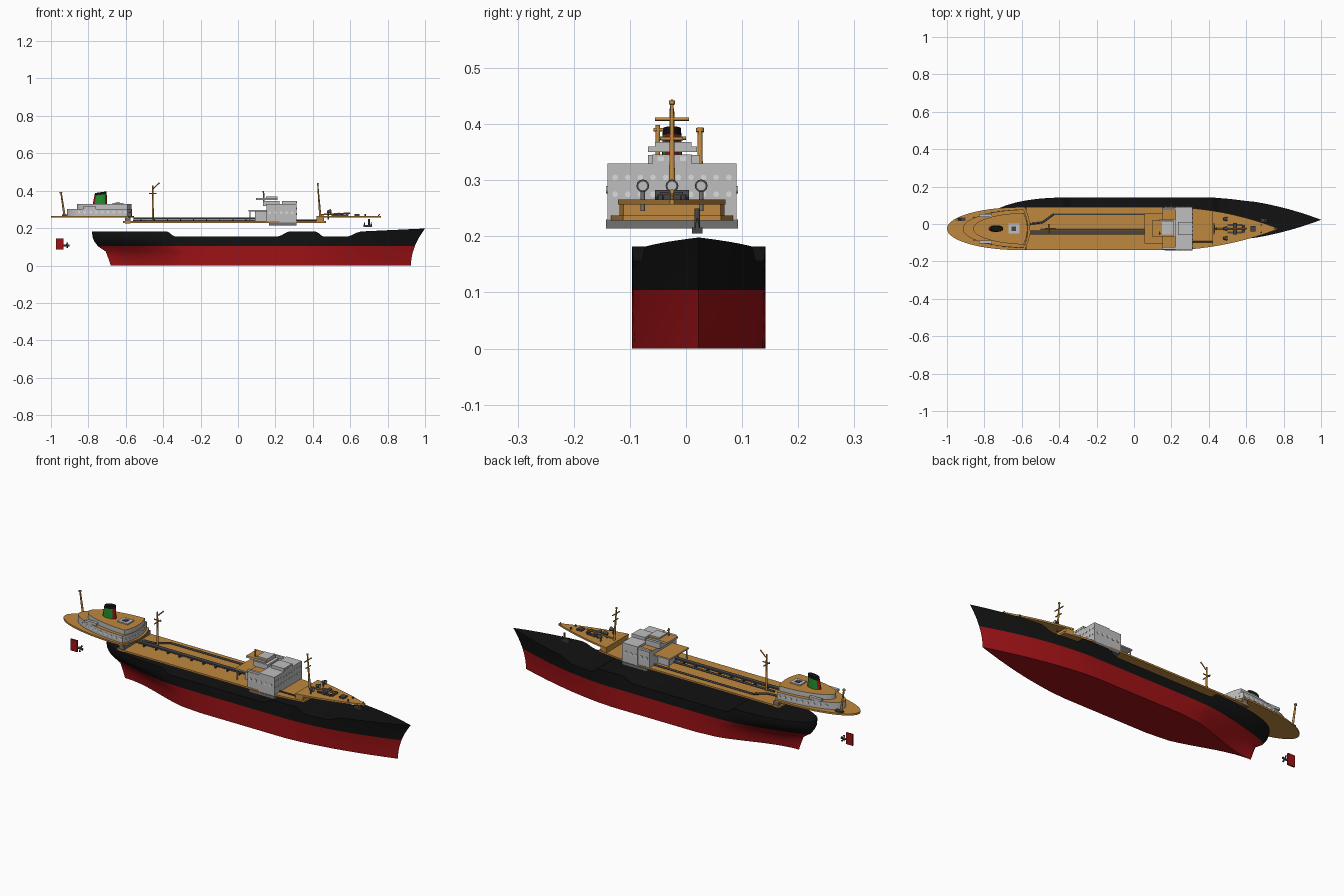
import bpy, bmesh, math
from mathutils import Vector

if "Cube" in bpy.data.objects:
    bpy.data.objects.remove(bpy.data.objects["Cube"])

def mat(name, c):
    m = bpy.data.materials.new(name)
    m.diffuse_color = (*c, 1)
    m.use_nodes = True
    m.node_tree.nodes["Principled BSDF"].inputs["Base Color"].default_value = m.diffuse_color
    return m

RED = mat("hull red", (0.34, 0.006, 0.008))
BLACK = mat("hull black", (0.006, 0.006, 0.006))
TAN = mat("deck tan", (0.52, 0.25, 0.05))
GREY = mat("light grey", (0.52, 0.52, 0.52))
DARK = mat("dark grey", (0.06, 0.06, 0.065))
MID = mat("mid grey", (0.17, 0.17, 0.17))
GREEN = mat("funnel green", (0.015, 0.27, 0.025))
WHITE = mat("porthole white", (0.72, 0.72, 0.72))
CY = -0.025                                   # centreline of everything above the hull

def finish(name, bm, mats, rule=None, smooth=False):
    bmesh.ops.recalc_face_normals(bm, faces=bm.faces)
    if rule:
        for f in bm.faces:
            f.material_index = rule(f)
    me = bpy.data.meshes.new(name)
    bm.to_mesh(me)
    bm.free()
    for m in mats:
        me.materials.append(m)
    ob = bpy.data.objects.new(name, me)
    bpy.context.collection.objects.link(ob)
    if smooth:
        bpy.ops.object.select_all(action='DESELECT')
        ob.select_set(True)
        bpy.context.view_layer.objects.active = ob
        bpy.ops.object.shade_smooth_by_angle(angle=math.radians(35))
    return ob

def prism(name, pts, z0, z1, *mats):
    """Extrude a plan outline; a second material goes on the top face."""
    bm = bmesh.new()
    lo = [bm.verts.new((x, y, z0)) for x, y in pts]
    hi = [bm.verts.new((x, y, z1)) for x, y in pts]
    n = len(pts)
    bm.faces.new(lo)
    bm.faces.new(hi)
    for i in range(n):
        bm.faces.new((lo[i], lo[(i + 1) % n], hi[(i + 1) % n], hi[i]))
    rule = (lambda f: int(f.normal.z > 0.9)) if len(mats) > 1 else None
    return finish(name, bm, mats, rule)

def box(name, x0, x1, y0, y1, z0, z1, *mats):
    return prism(name, [(x0, y0), (x1, y0), (x1, y1), (x0, y1)], z0, z1, *mats)

def rod(name, p0, p1, r, m, r2=None, n=12):
    p0, p1 = Vector(p0), Vector(p1)
    d = p1 - p0
    bm = bmesh.new()
    bmesh.ops.create_cone(bm, cap_ends=True, segments=n, radius1=r,
                          radius2=r if r2 is None else r2, depth=d.length)
    bm.transform(d.to_track_quat('Z', 'Y').to_matrix().to_4x4())
    bmesh.ops.translate(bm, verts=bm.verts, vec=(p0 + p1) / 2)
    return finish(name, bm, [m], smooth=True)

def step(a, b, x):
    t = min(1, max(0, (x - a) / (b - a)))
    return t * t * (3 - 2 * t)

# ---------- hull: lofted stations with a stepped sheer ----------
STERN = [(0, -.68), (.03, -.69), (.075, -.707), (.104, -.75), (.14, -.776), (.155, -.779), (.2, -.78)]

def x_stern(z):
    for (za, xa), (zb, xb) in zip(STERN, STERN[1:]):
        if z <= zb:
            return xa + (xb - xa) * (z - za) / (zb - za)
    return -.78

def x_bow(z):
    return .925 + .075 * (z / .198) ** 2

def sheer(x):
    dip = step(-.38, -.33, x) - step(.227, .28, x) + step(.42, .477, x) - step(.605, .664, x)
    return .182 - .027 * dip + .016 * max(0, (x - .664) / .333)

def hull_half(x, z):
    tb = min(1, max(0, (x_bow(z) - x) / .6))
    w = .119 * (1 - (1 - tb) ** (1.6 + 2 * z))
    d = max(0, x - x_stern(z))
    k = min(1, (z / .14) ** 2)
    rnd = math.sqrt(1 - (1 - min(1, d / .4)) ** 2)
    return w * (k * rnd + (1 - k) * step(0, .5, d))

stations = [-.78, -.777, -.768, -.75, -.72, -.68, -.63, -.58, -.52, -.46, -.4, -.38, -.365, -.345, -.33,
            -.2, -.05, .1, .227, .245, .265, .28, .35, .42, .44, .46, .477, .54, .605, .625, .645, .664,
            .72, .78, .84, .89, .93, .96, .98, .997]
bm = bmesh.new()
rings = []
for xn in stations:
    u = (xn + .78) / 1.777
    side = []
    for z in (sheer(xn), .155, .13, .104, .075, .05, .025, 0):
        x = x_stern(z) + (x_bow(z) - x_stern(z)) * u
        side.append((x, hull_half(x, z), z))
    ring = side + [(x, -w, z) for x, w, z in reversed(side)]
    rings.append([bm.verts.new((x, .0225 + w, z)) for x, w, z in ring])
for a, b in zip(rings, rings[1:]):
    for i in range(len(a)):
        j = (i + 1) % len(a)
        bm.faces.new((a[i], a[j], b[j], b[i]))
bmesh.ops.remove_doubles(bm, verts=bm.verts, dist=.0002)
finish("hull", bm, [RED, BLACK], lambda f: int(f.calc_center_median().z > .104), smooth=True)

# ---------- decks ----------
def outline(xs, xe, W, Ls, tip=None, bulge=0, n=28):
    """Symmetric plan: elliptic stern from xs, tapering towards a bow tip, or a bulged blunt end."""
    half = []
    for i in range(n + 1):
        x = xs + (xe - xs) * (i / n) ** 1.5
        w = W * math.sqrt(max(0, 1 - (1 - min(1, (x - xs) / Ls)) ** 2)) if Ls else W
        if tip:
            w *= 1 - (1 - min(1, (tip - x) / .6)) ** 2
        half.append((x, w))
    if half[0][1] == 0:
        half[0] = (xs, .002)
    w = half[-1][1]
    front = [(xe + bulge * (1 - (k / 5) ** 2), w * k / 5) for k in range(4, -5, -1)]
    pts = half + front + [(x, -v) for x, v in reversed(half)]
    return [(x, y + CY) for x, y in pts]

prism("poop_deck", outline(-1, -.585, .115, .4, bulge=.03), .257, .266, TAN)
prism("main_deck", outline(-.615, .47, .115, 0, tip=.775), .228, .237, TAN)
prism("forecastle_deck", outline(.42, .765, .115, 0, tip=.775), .257, .266, TAN)
prism("forecastle_bulkhead", outline(.42, .46, .112, 0, tip=.775), .237, .257, TAN)
box("poop_bulkhead", -.605, -.575, CY - .112, CY + .112, .224, .257, MID)

# ---------- poop house ----------
prism("poop_house_lower", outline(-.915, -.59, .102, .34, bulge=.022), .266, .303, GREY, TAN)
prism("poop_house_upper", outline(-.86, -.59, .085, .3, bulge=.02), .303, .328, GREY, TAN)
box("skylight", -.672, -.612, CY - .027, CY + .027, .328, .334, GREY)
box("skylight_opening", -.655, -.63, CY - .012, CY + .012, .334, .337, DARK)
for s in (-1, 1):
    box("poop_locker", -.83, -.76, CY + s * .07 - .008, CY + s * .07 + .008, .303, .316, GREY)
    for i in range(9):
        x = -.85 + i * .031
        t = min(1, (x + .915) / .34)
        y = .102 * math.sqrt(1 - (1 - t) ** 2)
        rod("poop_porthole", (x, CY + s * (y - .008), .285), (x, CY + s * (y + .002), .285), .007, WHITE)
for k in range(-4, 5):
    x = -.59 + .022 * (1 - (k * .02 / .1) ** 2)
    rod("poop_front_porthole", (x - .004, CY + k * .02, .285), (x + .002, CY + k * .02, .285), .005, WHITE)

# ---------- funnel: oval, raked, green sides ----------
bm = bmesh.new()
prev = None
for z, cx, a, b in ((.325, -.738, .039, .018), (.378, -.735, .033, .017), (.392, -.734, .031, .016)):
    ring = []
    for i in range(24):
        t = i * math.tau / 24
        x = cx + a * math.cos(t)
        ring.append(bm.verts.new((x, CY + b * math.sin(t), z + (.14 * (x - cx) if z > .33 else 0))))
    if prev:
        for i in range(24):
            bm.faces.new((prev[i], prev[(i + 1) % 24], ring[(i + 1) % 24], ring[i]))
    prev = ring
bm.faces.new(prev)

def funnel_rule(f):
    c = f.calc_center_median()
    return 2 if c.z > .379 else int(abs(c.x + .736) < .027)
finish("funnel", bm, [RED, GREEN, BLACK], funnel_rule, smooth=True)

# ---------- bridge ----------
box("bridge_base", .165, .312, -.143, .093, .214, .23, MID)
box("bridge_rear", .152, .225, -.138, .088, .23, .318, GREY, TAN)
box("bridge_front", .222, .312, -.14, .09, .23, .33, GREY)
box("wheelhouse", .235, .312, -.06, .01, .33, .346, GREY)
box("chart_house", .135, .222, -.068, .025, .318, .345, GREY)
box("bridge_top_plate", .095, .21, -.068, .02, .35, .36, GREY, TAN)
box("bridge_roof_box", .15, .21, -.055, .01, .36, .368, GREY)
box("boat_deck", .056, .155, -.105, .055, .29, .297, GREY, TAN)
box("bridge_aft_house", .09, .152, -.07, .02, .237, .29, GREY)
for y in (-.13, .08):
    box("bridge_wing_rail", .15, .222, y - .006, y + .006, .318, .328, GREY)
for y in (-.1, .05):
    rod("boat_deck_post", (.065, y, .235), (.065, y, .29), .003, GREY)
for k in range(10):
    y = CY + (k - 4.5) * .0225
    for z in (.305, .275):
        rod("bridge_porthole", (.308, y, z), (.3145, y, z), .005, WHITE)
for i in range(5):
    for y0, y1 in ((-.1425, -.136), (.086, .0925)):
        x = .17 + i * .03
        rod("bridge_side_porthole", (x, y0, .283), (x, y1, .283), .007, WHITE)
for k in (-1, 0, 1):
    box("wheelhouse_window", .31, .3145, CY + k * .02 - .006, CY + k * .02 + .006, .334, .342, WHITE)

# ---------- catwalk, pipes ----------
box("catwalk", -.56, .09, -.057, -.035, .25, .258, DARK)
for i in range(9):
    x = -.52 + i * .07
    box("catwalk_post", x, x + .005, -.055, -.037, .236, .25, DARK)
rod("cargo_pipe", (-.5, -.028, .242), (.09, -.028, .242), .005, DARK)
pipe = [(-.56, 0, .241), (-.49, .008, .241), (-.43, .052, .241), (.15, .052, .241)]
for a, b in zip(pipe, pipe[1:]):
    rod("side_pipe", a, b, .005, DARK)
rod("fore_pipe", (.31, -.095, .241), (.45, -.095, .241), .004, DARK)

# ---------- masts ----------
rod("foremast", (.44, CY, .26), (.426, CY, .437), .006, TAN, .003)
rod("foremast_head", (.427, CY, .435), (.426, CY, .442), .005, TAN)
rod("foremast_yard", (.428, CY - .03, .409), (.428, CY + .03, .409), .003, TAN)
rod("foremast_spreader", (.431, CY - .02, .374), (.431, CY + .02, .374), .003, TAN)
rod("mainmast", (-.455, CY, .235), (-.457, CY, .428), .006, TAN, .004)
rod("mainmast_yard", (-.456, CY - .025, .375), (-.456, CY + .025, .375), .003, TAN)
rod("mainmast_spreader", (-.475, CY, .385), (-.435, CY, .385), .003, TAN)
rod("mainmast_boom", (-.452, CY, .412), (-.42, CY, .442), .003, TAN)
rod("aft_mast", (-.927, .025, .262), (-.946, .025, .388), .006, TAN, .004)
rod("aft_mast_head", (-.946, .025, .386), (-.947, .025, .393), .007, TAN)
box("aft_mast_base", -.94, -.9, .015, .035, .266, .274, DARK)
rod("bridge_mast", (.138, -.05, .345), (.136, -.05, .398), .004, TAN)
rod("bridge_mast_yard", (.137, -.058, .39), (.137, -.04, .39), .003, TAN)
rod("bow_staff", (.75, CY, .264), (.757, CY, .275), .003, TAN)

# ---------- foredeck fittings ----------
for y in (-.077, CY, .027):
    rod("vent_stem", (.482, y, .245 if y != CY else .262), (.482, y, .288), .004, MID)
    rod("vent_cowl", (.476, y, .288), (.498, y, .29), .006, DARK, .0115)
    rod("vent_mouth", (.497, y, .29), (.4995, y, .29), .008, GREY)
rod("derrick_boom", (.445, CY, .272), (.6, CY, .28), .004, TAN)
for y in (-.045, -.005):
    box("windlass_bed", .5, .58, y - .006, y + .006, .266, .273, DARK)
rod("windlass_drum", (.54, -.055, .274), (.54, .005, .274), .009, DARK)
rod("winch_drum", (.585, -.045, .272), (.585, -.005, .272), .007, DARK)
box("fore_hatch", .622, .65, -.04, -.01, .266, .275, DARK)
for s in (-1, 1):
    rod("bollard", (.68, CY + s * .02, .264), (.68, CY + s * .02, .275), .004, DARK)

# ---------- loose anchor, rudder and propeller ----------
rod("anchor_shank", (.7, .02, .21), (.7, .02, .25), .005, DARK)
box("anchor_crown", .672, .716, .011, .029, .205, .216, DARK)
for x in (.676, .712):
    rod("anchor_fluke", (x, .02, .212), (x, .02, .232), .005, DARK, .001)
box("rudder", -.972, -.932, -.019, -.011, .085, .145, RED)
rod("propeller_shaft", (-.932, -.015, .108), (-.902, -.015, .108), .005, DARK)
for i in range(4):
    t = math.pi / 4 + i * math.pi / 2
    rod("propeller_blade", (-.918, -.015, .108),
        (-.912, -.015 + .016 * math.cos(t), .108 + .016 * math.sin(t)), .002, DARK, .005, 8)
